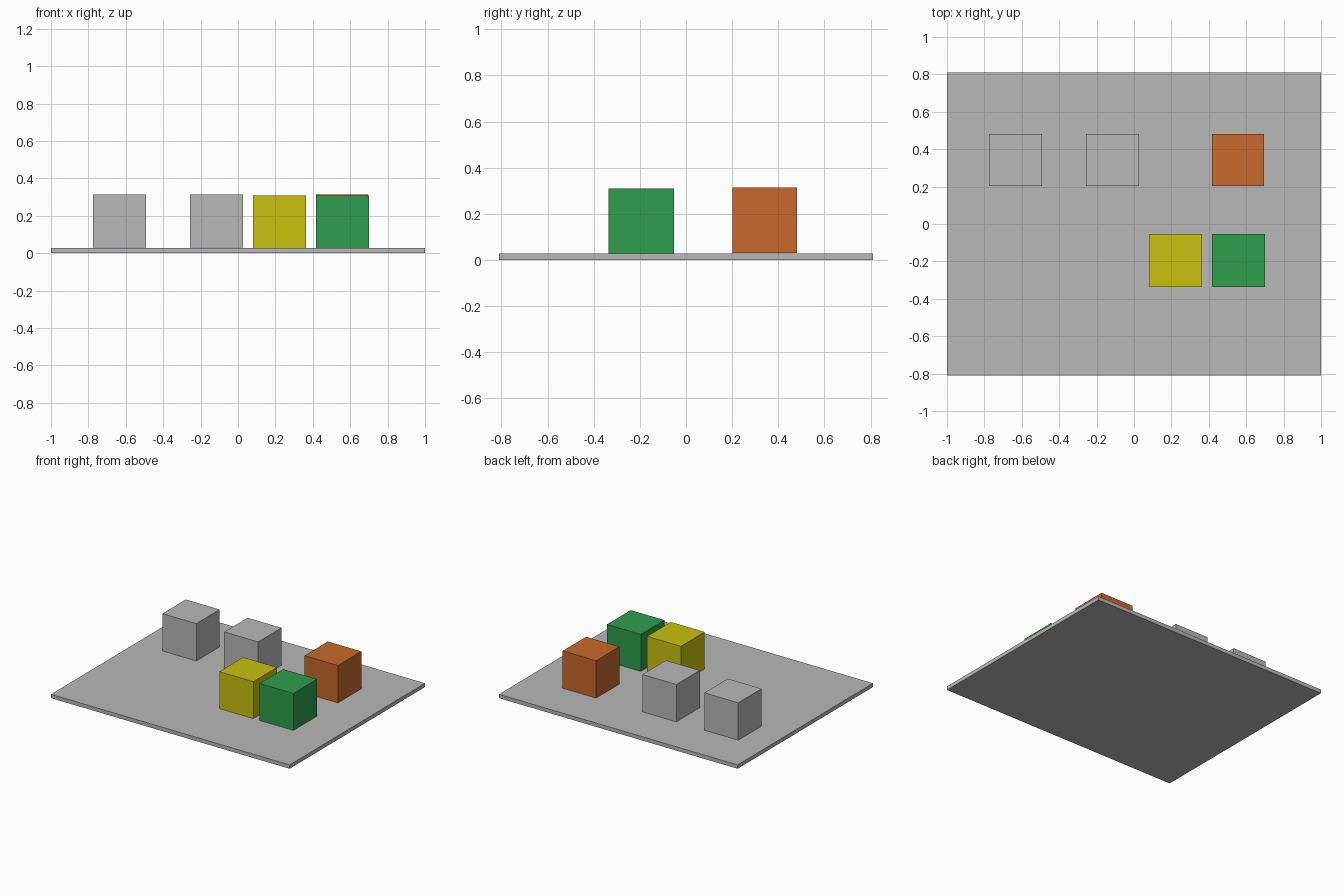
import bpy

if "Cube" in bpy.data.objects:
    bpy.data.objects.remove(bpy.data.objects["Cube"])


def srgb(r, g, b):
    def lin(c):
        c /= 255
        return c / 12.92 if c <= 0.04045 else ((c + 0.055) / 1.055) ** 2.4
    return (lin(r), lin(g), lin(b), 1)


def material(name, rgb):
    m = bpy.data.materials.new(name)
    m.diffuse_color = srgb(*rgb)
    m.use_nodes = True
    m.node_tree.nodes["Principled BSDF"].inputs["Base Color"].default_value = m.diffuse_color
    return m


def box(name, x, y, z, mat):
    # box from (min, max) ranges on each axis
    lo, hi = zip(x, y, z)
    centre = [(a + b) / 2 for a, b in zip(lo, hi)]
    bpy.ops.mesh.primitive_cube_add(size=1, location=centre)
    o = bpy.context.object
    o.name = name
    o.scale = [b - a for a, b in zip(lo, hi)]
    bpy.ops.object.transform_apply(location=False, rotation=False, scale=True)
    o.data.materials.append(mat)


grey = material("grey", (184, 184, 184))
orange = material("orange", (200, 105, 43))
yellow = material("yellow", (201, 193, 15))
green = material("green", (46, 159, 76))

# Flat base plate
box("base_plate", (-1, 1), (-0.81, 0.81), (0, 0.029), grey)

# Back row of blocks
back_y, back_z = (0.202, 0.482), (0.031, 0.314)
box("left_grey_block", (-0.775, -0.491), back_y, back_z, grey)
box("middle_grey_block", (-0.257, 0.027), back_y, back_z, grey)
box("orange_block", (0.416, 0.696), back_y, back_z, orange)

# Front row of blocks
front_y, front_z = (-0.337, -0.053), (0.026, 0.309)
box("yellow_block", (0.080, 0.364), front_y, front_z, yellow)
box("green_block", (0.416, 0.700), front_y, front_z, green)
